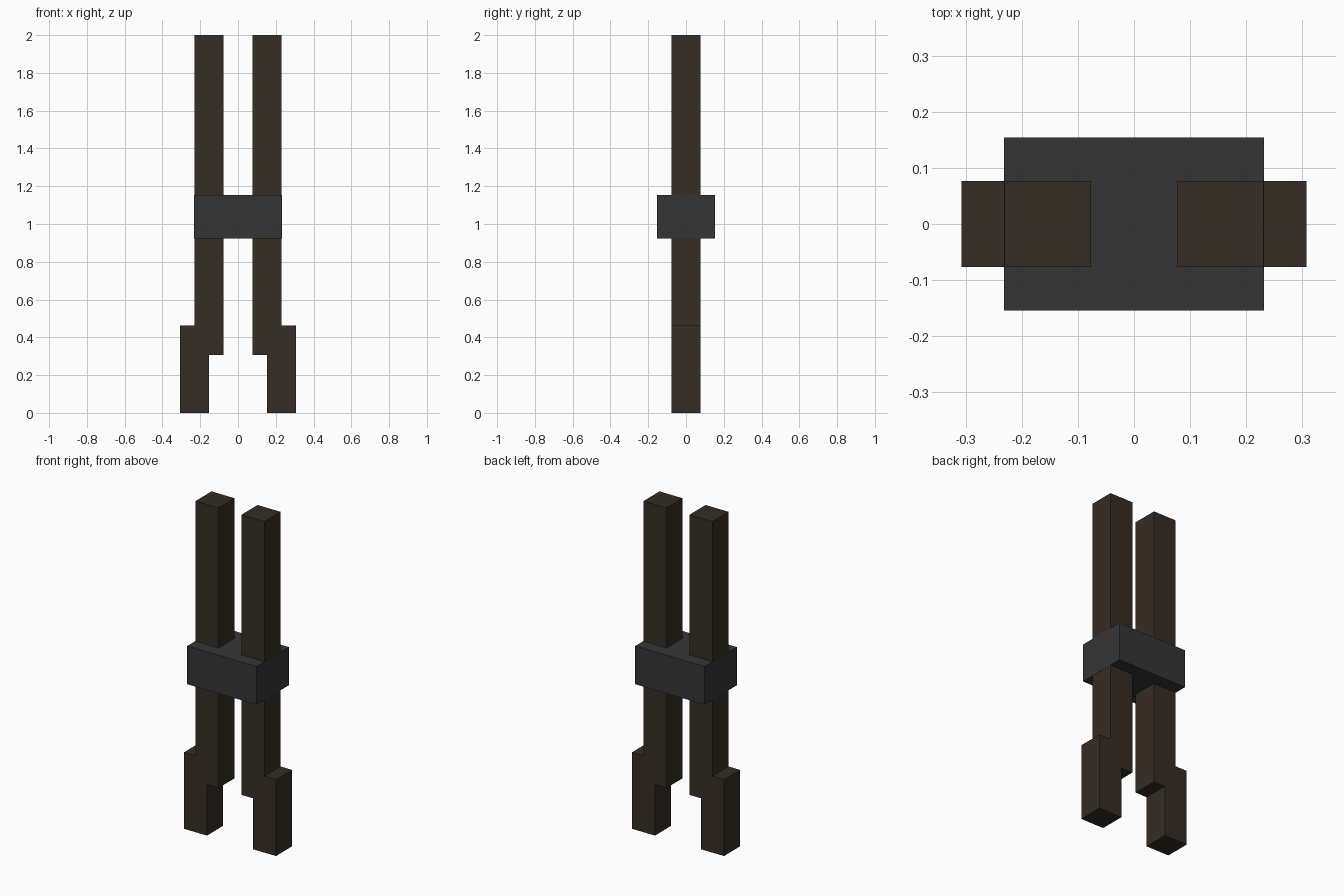
import bpy

cube = bpy.data.objects.get("Cube")
if cube:
    bpy.data.objects.remove(cube, do_unlink=True)

U = 1 / 13  # grid unit: the model is 26 units tall


def material(name, rgb):
    mat = bpy.data.materials.new(name)
    mat.use_nodes = True
    mat.diffuse_color = (*rgb, 1)
    mat.node_tree.nodes["Principled BSDF"].inputs["Base Color"].default_value = (*rgb, 1)
    return mat


def box(name, low, high, mat, grow=0.0):
    """Box between two corners in grid units, optionally grown sideways."""
    size = [(b - a) * U for a, b in zip(low, high)]
    centre = [(a + b) / 2 * U for a, b in zip(low, high)]
    bpy.ops.mesh.primitive_cube_add(size=1, location=centre)
    obj = bpy.context.object
    obj.name = name
    obj.scale = (size[0] + grow, size[1], size[2])
    bpy.ops.object.transform_apply(location=False, rotation=False, scale=True)
    obj.data.materials.append(mat)
    return obj


wood = material("dark_brown_wood", (0.037, 0.026, 0.017))
iron = material("dark_grey_iron", (0.036, 0.036, 0.036))

# Long bars and the offset feet overlapping their lower ends
for side, s in (("left", 1), ("right", -1)):
    for part, inner, outer, bottom, top in (("bar", 1, 3, 4, 26), ("foot", 2, 4, 0, 6)):
        x0, x1 = sorted((s * inner, s * outer))
        box(f"{side}_{part}", (x0, -1, bottom), (x1, 1, top), wood)

# Band joining the bars, a hair wider so its ends cover the bar sides
box("middle_band", (-3, -2, 12), (3, 2, 15), iron, grow=0.002)
